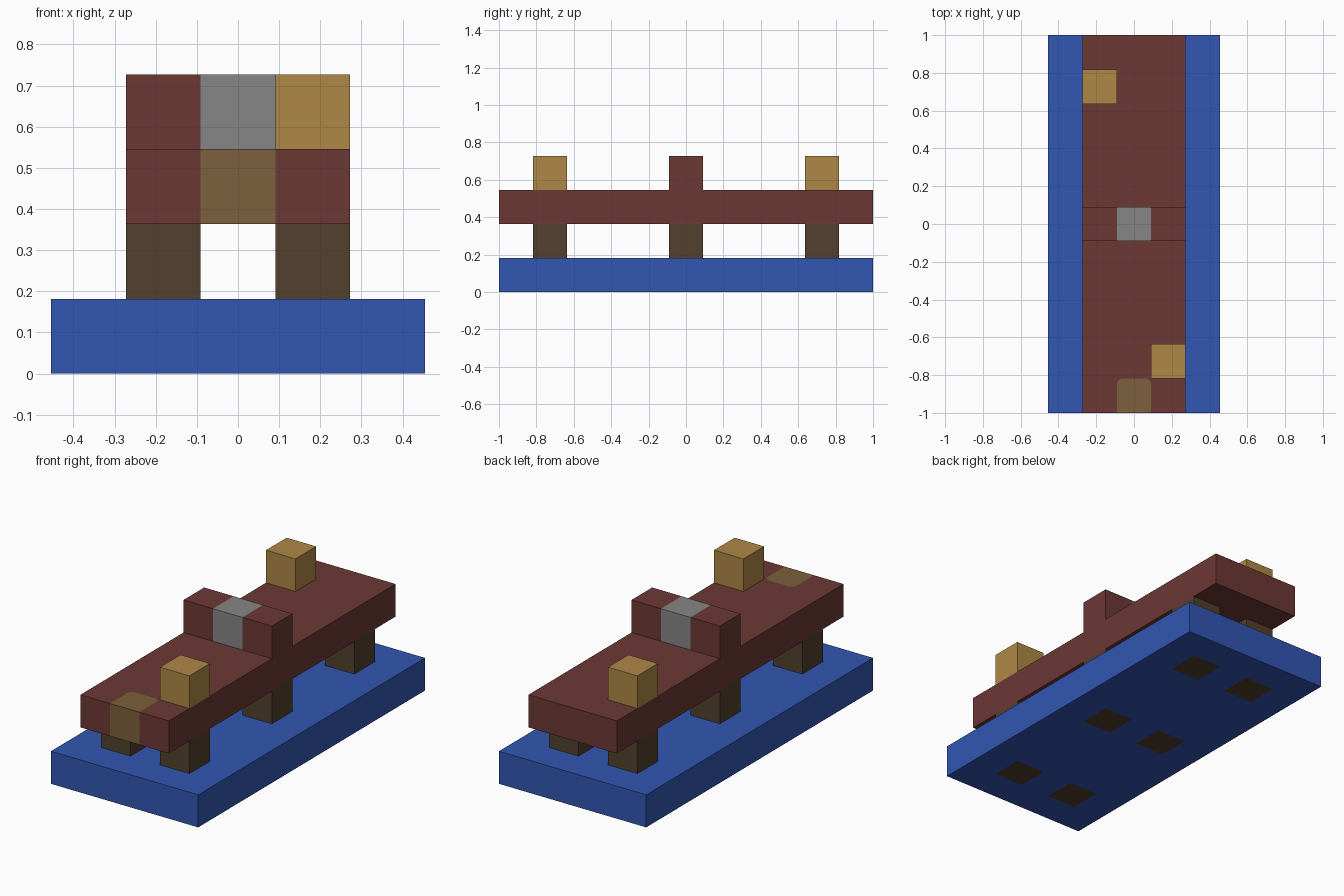
import bpy
import bmesh
from math import pi, sin, cos
from mathutils import Matrix, Vector

if "Cube" in bpy.data.objects:
    bpy.data.objects.remove(bpy.data.objects["Cube"])

U = 2 / 11  # one block


def material(name, rgb):
    m = bpy.data.materials.new(name)
    m.use_nodes = True
    colour = (*rgb, 1)
    m.diffuse_color = colour
    bsdf = next(n for n in m.node_tree.nodes if n.type == 'BSDF_PRINCIPLED')
    bsdf.inputs["Base Color"].default_value = colour
    return m


blue = material("blue", (.032, .093, .445))
maroon = material("maroon", (.150, .040, .036))
gold = material("gold", (.429, .242, .061))
tan = material("tan", (.202, .117, .045))
dark_wood = material("dark wood", (.084, .051, .026))
grey = material("grey", (.238, .238, .238))


def finish(name, bm, mats):
    bmesh.ops.recalc_face_normals(bm, faces=bm.faces)
    mesh = bpy.data.meshes.new(name)
    bm.to_mesh(mesh)
    bm.free()
    for m in mats:
        mesh.materials.append(m)
    ob = bpy.data.objects.new(name, mesh)
    bpy.context.collection.objects.link(ob)
    return ob


def block(name, x, y, level, mat):
    """Unit block centred on x, y with its underside at the given level."""
    bm = bmesh.new()
    place = Matrix.Translation((x * U, y * U, (level + .5) * U))
    bmesh.ops.create_cube(bm, size=U, matrix=place)
    return finish(name, bm, [mat])


def raise_slab(bm):
    """Thicken flat faces upward by one block, keeping the underside."""
    result = bmesh.ops.extrude_face_region(bm, geom=bm.faces[:], use_keep_orig=True)
    verts = [g for g in result["geom"] if isinstance(g, bmesh.types.BMVert)]
    bmesh.ops.translate(bm, verts=verts, vec=(0, 0, U))


posts = [(x, y) for x in (-1, 1) for y in (-4, 0, 4)]

# Base slab, with the post ends showing flush on the underside
bm = bmesh.new()
bmesh.ops.create_grid(bm, x_segments=5, y_segments=11, size=1,
                      matrix=Matrix.Diagonal((2.5 * U, 5.5 * U, 1, 1)))
raise_slab(bm)
for f in bm.faces:
    c = f.calc_center_median()
    on_post = (round(c.x / U), round(c.y / U)) in posts
    f.material_index = int(on_post and c.z < U / 4)
finish("base", bm, [blue, dark_wood])

# Support posts
for x, y in posts:
    block("post", x, y, 1, dark_wood)

# Deck, with a tan front patch that has rounded rear corners
bm = bmesh.new()
r = .17
patch = [(-.5, -5.5)]
for side in (-1, 1):
    for i in range(5):
        a = i / 4 * pi / 2 if side < 0 else (1 - i / 4) * pi / 2
        patch.append((side * (.5 - r + r * cos(a)), -4.5 - r + r * sin(a)))
patch.append((.5, -5.5))
rim = [(1.5, -5.5), (1.5, 5.5), (-1.5, 5.5), (-1.5, -5.5)]
inner, outer = [[bm.verts.new(Vector((x, y, 2)) * U) for x, y in pts]
                for pts in (patch, rim)]
bm.faces.new(inner)
bm.faces.new(inner + outer)
raise_slab(bm)
for f in bm.faces:
    f.material_index = int(all(abs(v.co.x) < .51 * U and v.co.y < -4.4 * U
                               for v in f.verts))
finish("deck", bm, [maroon, tan])

# Raised crossbar with a grey middle block
for x, mat in ((-1, maroon), (0, grey), (1, maroon)):
    block("crossbar_middle" if x == 0 else "crossbar_end", x, 0, 3, mat)

# Gold blocks on opposite corners of the deck
for x, y in ((-1, 4), (1, -4)):
    block("gold_block", x, y, 3, gold)
